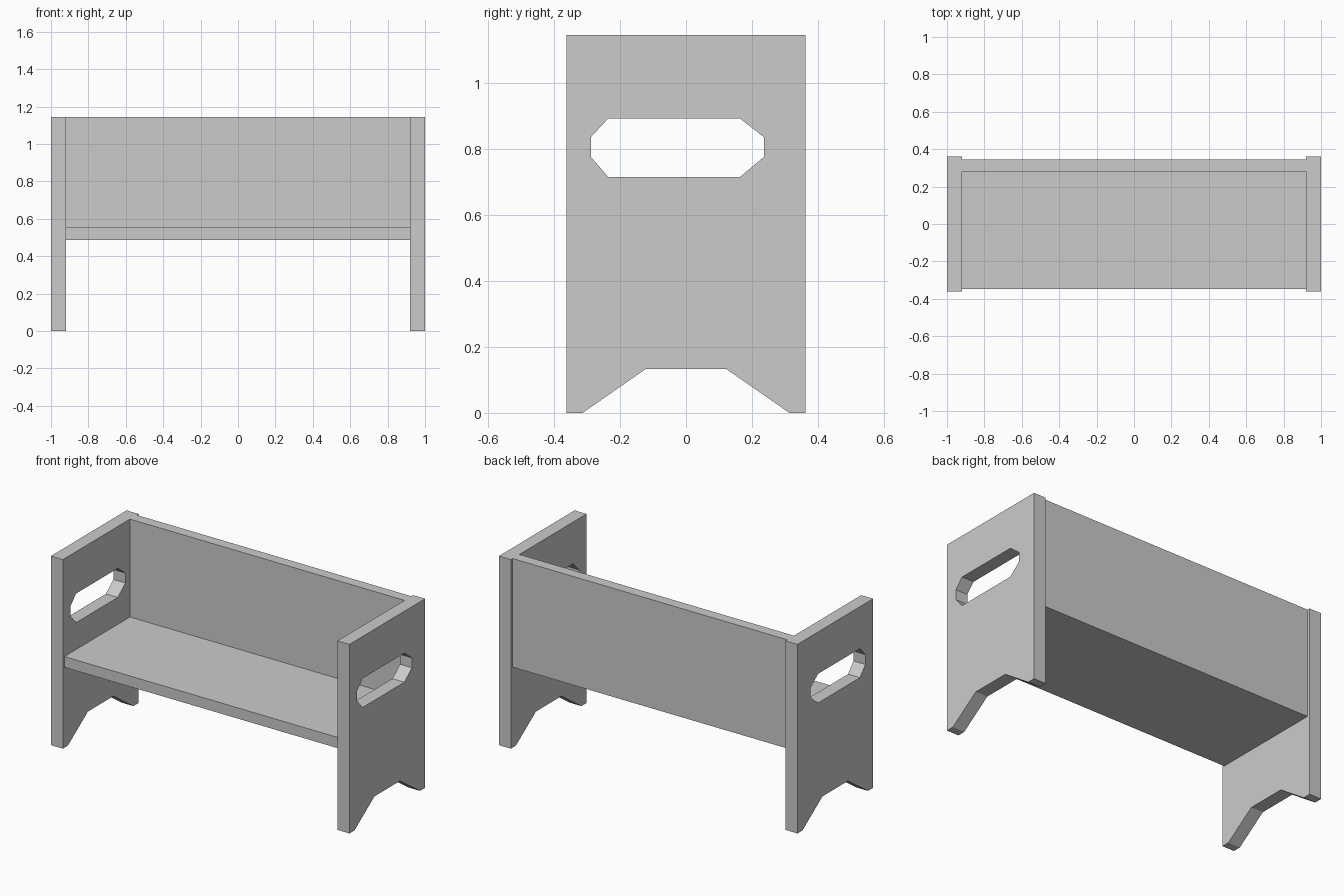
import bpy, bmesh
from mathutils import Vector

if "Cube" in bpy.data.objects:
    bpy.data.objects.remove(bpy.data.objects["Cube"])


def finish(name, bm):
    bmesh.ops.recalc_face_normals(bm, faces=bm.faces)
    mesh = bpy.data.meshes.new(name)
    bm.to_mesh(mesh)
    bm.free()
    obj = bpy.data.objects.new(name, mesh)
    bpy.context.collection.objects.link(obj)
    return obj


def board(name, lo, hi):
    lo, hi = Vector(lo), Vector(hi)
    bm = bmesh.new()
    bmesh.ops.create_cube(bm, size=1)
    bmesh.ops.scale(bm, vec=hi - lo, verts=bm.verts)
    bmesh.ops.translate(bm, vec=(lo + hi) / 2, verts=bm.verts)
    return finish(name, bm)


def cut_panel(name, loops, x0, x1):
    """Fill (y, z) outlines, inner loops being holes, and extrude along x."""
    bm = bmesh.new()
    for loop in loops:
        vs = [bm.verts.new((x0, y, z)) for y, z in loop]
        for a, b in zip(vs, vs[1:] + vs[:1]):
            bm.edges.new((a, b))
    bmesh.ops.triangle_fill(bm, edges=bm.edges[:], use_beauty=True, normal=(1, 0, 0))
    ext = bmesh.ops.extrude_face_region(bm, geom=bm.faces[:], use_keep_orig=True)
    moved = [g for g in ext["geom"] if isinstance(g, bmesh.types.BMVert)]
    bmesh.ops.translate(bm, vec=(x1 - x0, 0, 0), verts=moved)
    return finish(name, bm)


# Side panels: arched feet and an octagonal hand hole, mirrored across x
outline = [(-0.362, 0), (-0.313, 0), (-0.122, 0.133), (0.122, 0.133),
           (0.313, 0), (0.362, 0), (0.362, 1.145), (-0.362, 1.145)]
hand_hole = [(-0.288, 0.775), (-0.236, 0.715), (0.164, 0.715), (0.236, 0.775),
             (0.236, 0.835), (0.164, 0.891), (-0.236, 0.891), (-0.288, 0.835)]
sides = cut_panel("side_panels", [outline, hand_hole], 0.92, 1.0)
sides.modifiers.new("mirror", 'MIRROR').use_mirror_merge = False

# Seat and backrest boards between the sides
board("seat", (-0.92, -0.347, 0.487), (0.92, 0.28, 0.552))
board("backrest", (-0.92, 0.28, 0.487), (0.92, 0.345, 1.145))
